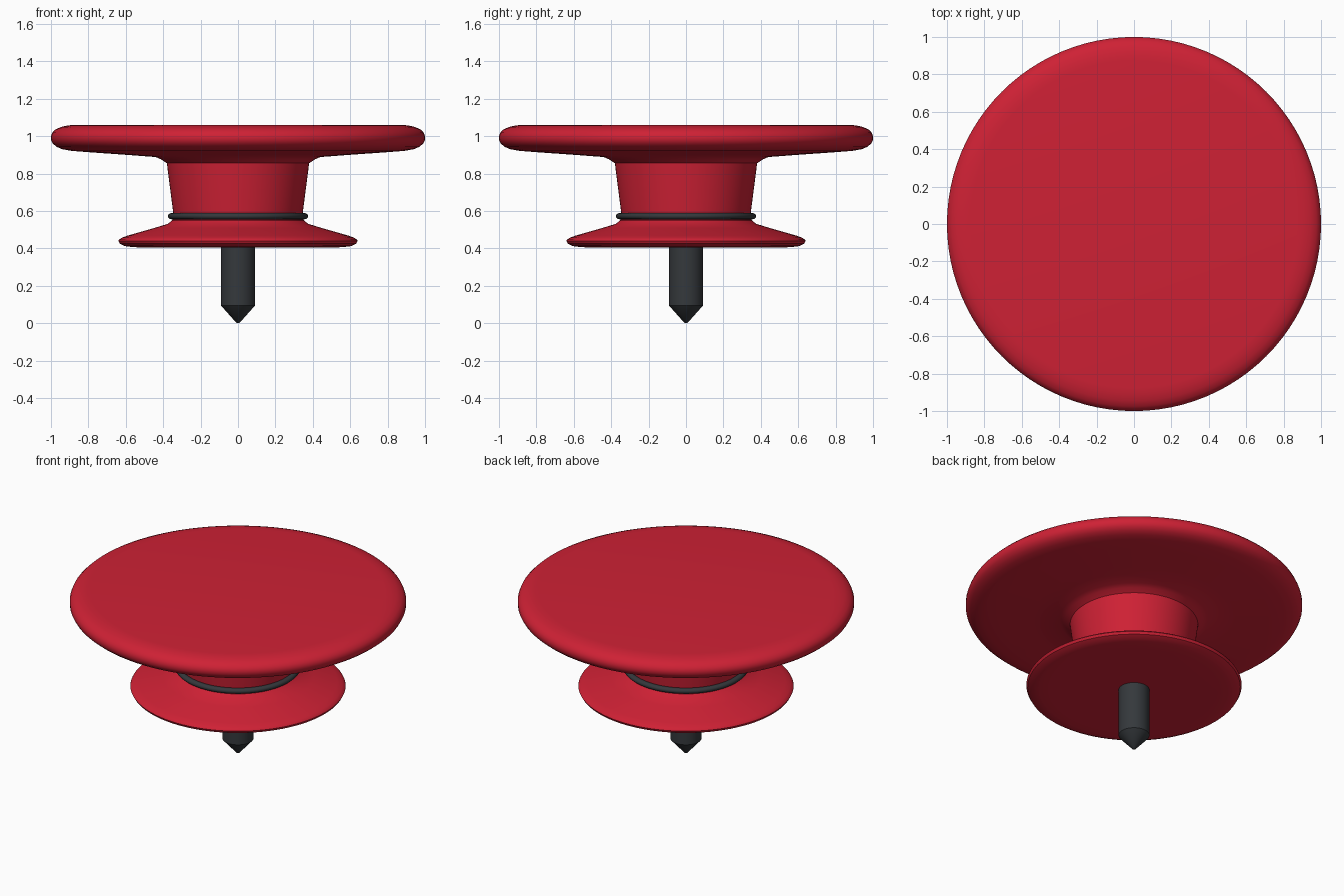
import bpy, bmesh, math

if "Cube" in bpy.data.objects:
    bpy.data.objects.remove(bpy.data.objects["Cube"])


def material(name, color):
    m = bpy.data.materials.new(name)
    m.diffuse_color = color
    m.use_nodes = True
    m.node_tree.nodes["Principled BSDF"].inputs["Base Color"].default_value = m.diffuse_color
    return m


red = material("red", (0.62, 0.015, 0.035, 1))
dark = material("dark", (0.035, 0.04, 0.045, 1))


def lathe(name, profile, mat, closed=False, segments=96):
    """Spin a (radius, z) profile around the z axis."""
    bm = bmesh.new()
    verts = [bm.verts.new((r, 0, z)) for r, z in profile]
    edges = [bm.edges.new(pair) for pair in zip(verts, verts[1:])]
    if closed:
        edges.append(bm.edges.new((verts[-1], verts[0])))
    bmesh.ops.spin(bm, geom=verts + edges, cent=(0, 0, 0), axis=(0, 0, 1),
                   angle=math.tau, steps=segments, use_duplicate=False)
    bmesh.ops.remove_doubles(bm, verts=bm.verts, dist=0.0002)
    bmesh.ops.recalc_face_normals(bm, faces=bm.faces)
    me = bpy.data.meshes.new(name)
    bm.to_mesh(me)
    bm.free()
    ob = bpy.data.objects.new(name, me)
    bpy.context.collection.objects.link(ob)
    me.materials.append(mat)
    bpy.ops.object.select_all(action='DESELECT')
    ob.select_set(True)
    bpy.context.view_layer.objects.active = ob
    bpy.ops.object.shade_smooth_by_angle(angle=math.radians(35))
    return ob


# Wide rounded cap with its tapering neck
lathe("cap_and_neck", [
    (0, 1.06), (0.875, 1.06), (0.91, 1.057), (0.945, 1.049), (0.975, 1.036),
    (0.993, 1.018), (1.0, 1.0), (1.0, 0.98), (0.99, 0.96), (0.97, 0.943),
    (0.94, 0.93), (0.89, 0.921), (0.80, 0.914), (0.60, 0.90), (0.44, 0.888),
    (0.41, 0.875), (0.38, 0.855), (0.376, 0.82), (0.345, 0.58), (0, 0.58)], red)

# Lower flange
lathe("base_flange", [
    (0, 0.58), (0.345, 0.58), (0.352, 0.55), (0.375, 0.531), (0.45, 0.508),
    (0.59, 0.468), (0.62, 0.457), (0.637, 0.446), (0.64, 0.44), (0.632, 0.425),
    (0.605, 0.412), (0.56, 0.406), (0.50, 0.405), (0, 0.405)], red)

# Dark ring around the neck
lathe("neck_ring", [(0.355 + 0.02 * math.cos(a), 0.572 + 0.017 * math.sin(a))
                    for a in (math.tau * i / 12 for i in range(12))], dark, closed=True)

# Pointed pin below
lathe("pin", [(0, 0.42), (0.092, 0.42), (0.092, 0.095), (0.01, 0.003), (0, 0)],
      dark, segments=48)
